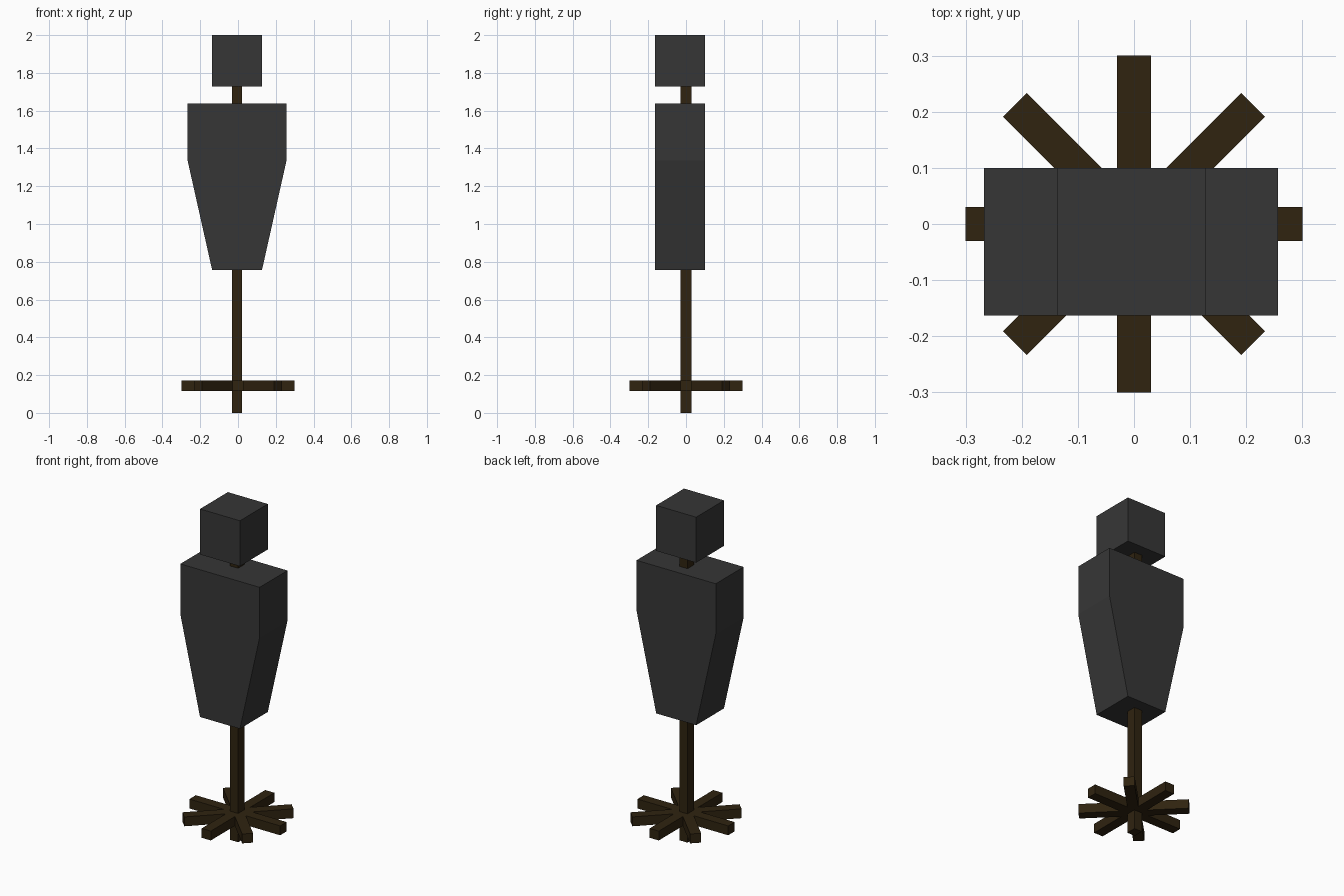
import bpy, bmesh
from math import pi
from mathutils import Matrix

cube = bpy.data.objects.get("Cube")
if cube:
    bpy.data.objects.remove(cube, do_unlink=True)


def material(name, rgb):
    m = bpy.data.materials.new(name)
    m.use_nodes = True
    m.diffuse_color = (*rgb, 1)
    bsdf = next(n for n in m.node_tree.nodes if n.type == 'BSDF_PRINCIPLED')
    bsdf.inputs["Base Color"].default_value = (*rgb, 1)
    return m


charcoal = material("charcoal", (0.037, 0.037, 0.037))
dark_wood = material("dark wood", (0.029, 0.017, 0.005))


def add_object(name, bm, mat):
    bmesh.ops.recalc_face_normals(bm, faces=bm.faces)
    mesh = bpy.data.meshes.new(name)
    bm.to_mesh(mesh)
    bm.free()
    mesh.materials.append(mat)
    obj = bpy.data.objects.new(name, mesh)
    bpy.context.collection.objects.link(obj)
    return obj


def box(name, low, high, mat, turn=0):
    bm = bmesh.new()
    size = [b - a for a, b in zip(low, high)]
    middle = [(a + b) / 2 for a, b in zip(low, high)]
    matrix = (Matrix.Rotation(turn, 4, 'Z') @ Matrix.Translation(middle)
              @ Matrix.Diagonal((*size, 1)))
    bmesh.ops.create_cube(bm, size=1, matrix=matrix)
    return add_object(name, bm, mat)


center_x, front, back = -0.005, -0.163, 0.1

# Head and upright post
box("head", (center_x - 0.132, front, 1.728), (center_x + 0.132, back, 2), charcoal)
box("post", (-0.031, -0.03, 0), (0.022, 0.03, 1.74), dark_wood)

# Torso: a tapered outline extruded from front to back
half_outline = [(0.132, 0.757), (0.262, 1.337), (0.262, 1.637)]
outline = half_outline + [(-x, z) for x, z in reversed(half_outline)]
bm = bmesh.new()
face = bm.faces.new([bm.verts.new((center_x + x, front, z)) for x, z in outline])
extruded = bmesh.ops.extrude_face_region(bm, geom=[face])["geom"]
bmesh.ops.translate(bm, vec=(0, back - front, 0),
                    verts=[v for v in extruded if isinstance(v, bmesh.types.BMVert)])
add_object("torso", bm, charcoal)

# Star-shaped foot: four crossed bars
for i in range(4):
    box(f"foot_bar_{i + 1}", (-0.3, -0.03, 0.116), (0.3, 0.03, 0.172), dark_wood, i * pi / 4)
